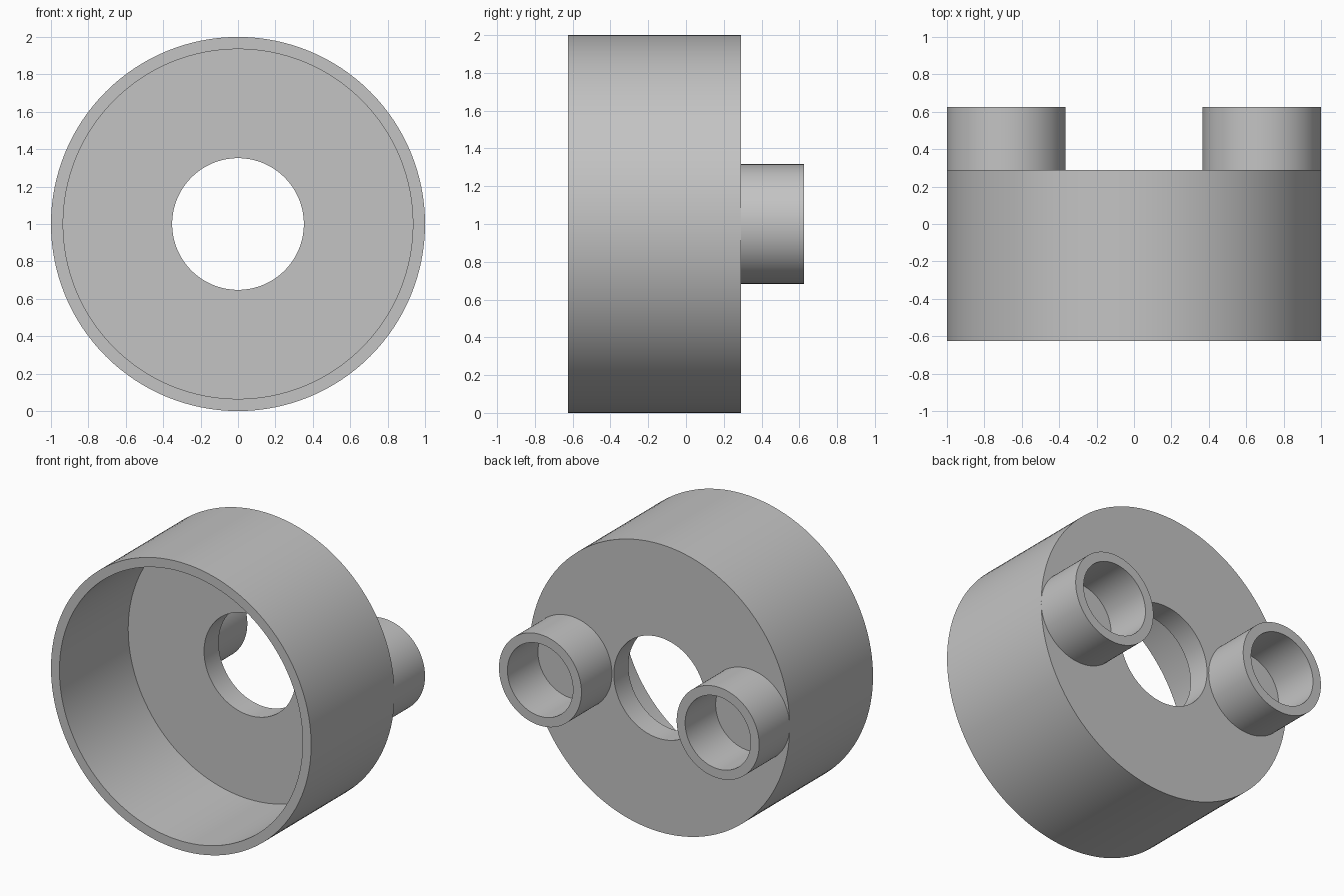
import bpy
import bmesh
import math
from mathutils import Vector

cube = bpy.data.objects.get("Cube")
if cube:
    bpy.data.objects.remove(cube, do_unlink=True)

# Single plain grey finish
grey = bpy.data.materials.new("plain_grey")
grey.use_nodes = True
colour = (0.55, 0.55, 0.55, 1)
grey.diffuse_color = colour
grey.node_tree.nodes["Principled BSDF"].inputs["Base Color"].default_value = colour

FRONT, FLOOR, BACK, TIP = -0.625, 0.13, 0.29, 0.625
AXIS_Z = 1.0


def lathe(name, profile, x, steps, closed):
    """Turn a (radius, y) profile about an axis along y."""
    bm = bmesh.new()
    verts = [bm.verts.new((r, y, 0)) for r, y in profile]
    pairs = list(zip(verts, verts[1:]))
    if closed:
        pairs.append((verts[-1], verts[0]))
    edges = [bm.edges.new(p) for p in pairs]
    bmesh.ops.spin(bm, geom=verts + edges, cent=(0, 0, 0), axis=(0, 1, 0),
                   angle=math.tau, steps=steps, use_merge=False)
    bmesh.ops.remove_doubles(bm, verts=bm.verts, dist=0.0001)
    bmesh.ops.recalc_face_normals(bm, faces=bm.faces)
    # The tip or rim ring shows which way the skin should face
    end = max(bm.faces, key=lambda f: f.calc_center_median().y)
    if end.normal.dot(Vector((0, 1, 0))) < 0:
        bmesh.ops.reverse_faces(bm, faces=bm.faces)
    mesh = bpy.data.meshes.new(name)
    bm.to_mesh(mesh)
    bm.free()
    mesh.materials.append(grey)
    obj = bpy.data.objects.new(name, mesh)
    obj.location = (x, 0, AXIS_Z)
    bpy.context.collection.objects.link(obj)
    bpy.ops.object.select_all(action="DESELECT")
    obj.select_set(True)
    bpy.context.view_layer.objects.active = obj
    bpy.ops.object.shade_smooth_by_angle(angle=math.radians(30))
    return obj


# Cup-shaped body: thin wall, thick back plate, central through hole
lathe("cup_body", [(1.0, FRONT), (1.0, BACK), (0.352, BACK),
                   (0.352, FLOOR), (0.935, FLOOR), (0.935, FRONT)],
      0, 128, True)

# Two open tubes standing on the back plate, touching the outer edge
for side, x in (("left", 0.683), ("right", -0.683)):
    lathe(side + "_tube", [(0.317, BACK), (0.317, TIP),
                           (0.252, TIP), (0.252, BACK)], x, 96, False)
